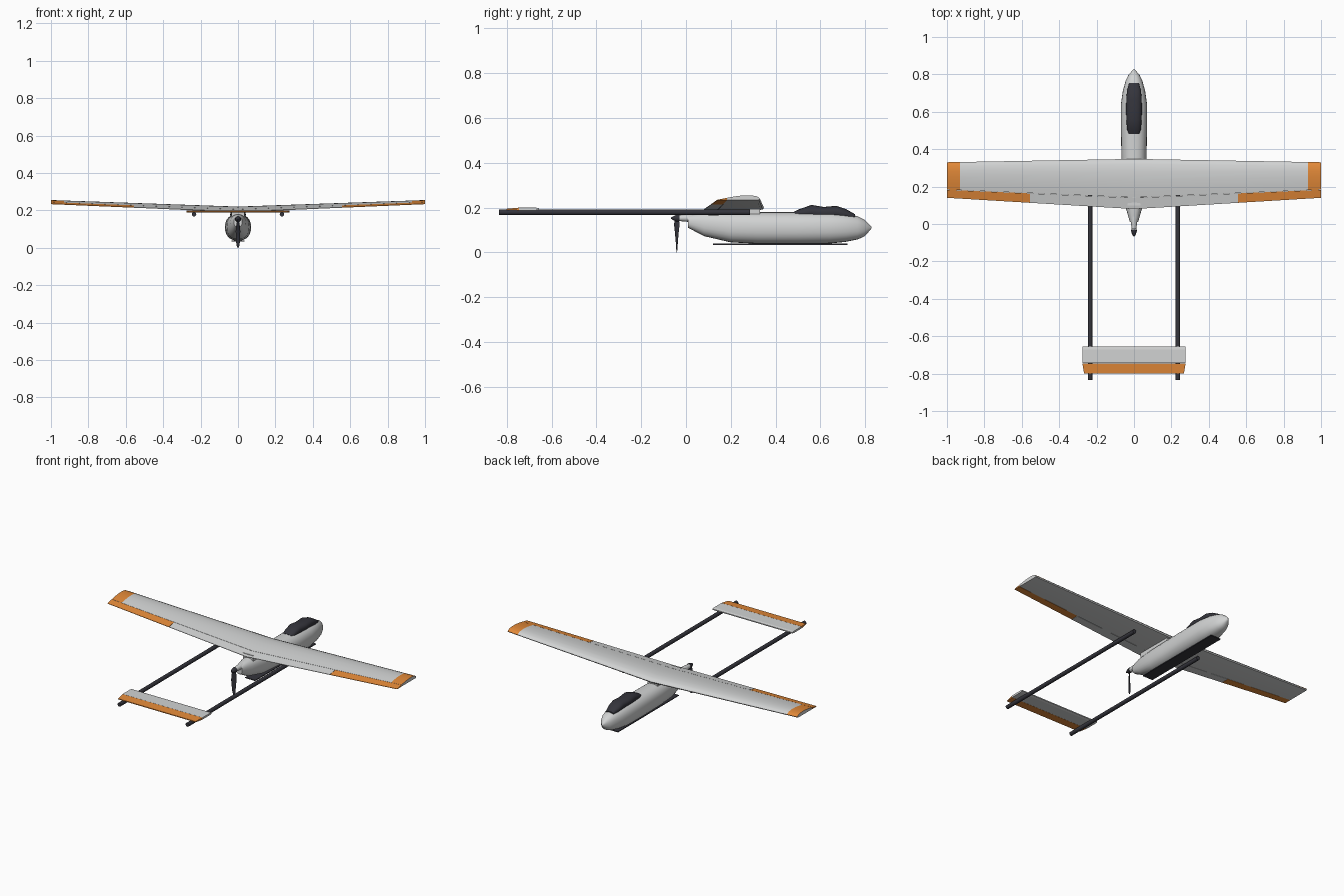
import bpy, bmesh, math
from mathutils import Vector

cube = bpy.data.objects.get("Cube")
if cube:
    bpy.data.objects.remove(cube, do_unlink=True)


def material(name, rgb):
    m = bpy.data.materials.new(name)
    m.use_nodes = True
    m.diffuse_color = (*rgb, 1)
    bsdf = m.node_tree.nodes["Principled BSDF"]
    bsdf.inputs["Base Color"].default_value = (*rgb, 1)
    bsdf.inputs["Roughness"].default_value = 0.6
    return m


grey = material("light grey", (0.64, 0.65, 0.65))
orange = material("orange", (0.76, 0.25, 0.04))
dark = material("charcoal", (0.035, 0.035, 0.045))


def loft(name, rings, mats, smooth=35, rule=None):
    """Skin a row of equal point rings and cap both ends."""
    bm = bmesh.new()
    rows = [[bm.verts.new(p) for p in ring] for ring in rings]
    n = len(rows[0])
    for a, b in zip(rows, rows[1:]):
        for i in range(n):
            j = (i + 1) % n
            bm.faces.new((a[i], a[j], b[j], b[i]))
    bm.faces.new(rows[0])
    bm.faces.new(rows[-1])
    bmesh.ops.recalc_face_normals(bm, faces=bm.faces)
    if rule:
        for f in bm.faces:
            f.material_index = int(rule(f))
    me = bpy.data.meshes.new(name)
    bm.to_mesh(me)
    bm.free()
    ob = bpy.data.objects.new(name, me)
    bpy.context.collection.objects.link(ob)
    for m in mats:
        me.materials.append(m)
    if smooth:
        bpy.ops.object.select_all(action='DESELECT')
        ob.select_set(True)
        bpy.context.view_layer.objects.active = ob
        bpy.ops.object.shade_smooth_by_angle(angle=math.radians(smooth))
    return ob


def oval(y, w, lo, hi, n=24, power=2.0, x=0):
    """Superellipse ring in the xz plane."""
    pts = []
    for i in range(n):
        a = 2 * math.pi * i / n
        c, s = math.cos(a), math.sin(a)
        px = math.copysign(abs(c) ** (2 / power), c)
        pz = math.copysign(abs(s) ** (2 / power), s)
        pts.append(Vector((x + w * px, y, (lo + hi) / 2 + (hi - lo) / 2 * pz)))
    return pts


def box(name, w, y0, y1, z0, z1, mat):
    rings = [[(-w, y, z0), (w, y, z0), (w, y, z1), (-w, y, z1)] for y in (y0, y1)]
    return loft(name, rings, [mat], smooth=0)


# Fuselage: y, half width, bottom, top
body = [(0.01, 0.022, 0.11, 0.165), (0.08, 0.042, 0.073, 0.178), (0.2, 0.06, 0.045, 0.18),
        (0.32, 0.066, 0.039, 0.18), (0.5, 0.07, 0.038, 0.18), (0.64, 0.07, 0.04, 0.18),
        (0.71, 0.06, 0.047, 0.174), (0.765, 0.045, 0.058, 0.162), (0.795, 0.031, 0.071, 0.147),
        (0.815, 0.014, 0.092, 0.128), (0.828, 0.003, 0.108, 0.114)]
loft("fuselage", [oval(*s, power=2.3) for s in body], [grey], 45)
box("wing_saddle", 0.035, 0.1, 0.33, 0.165, 0.2, grey)
box("belly_skid", 0.035, 0.12, 0.72, 0.034, 0.039, dark)

# Canopy with its two humps
hood = [(0.48, 0.028, 0.16, 0.181), (0.505, 0.037, 0.15, 0.193), (0.56, 0.041, 0.15, 0.212),
        (0.615, 0.042, 0.15, 0.203), (0.67, 0.041, 0.15, 0.208), (0.715, 0.037, 0.145, 0.193),
        (0.755, 0.026, 0.15, 0.17)]
loft("canopy", [oval(*s, power=2.4) for s in hood], [dark], 40)

# Wing section: chord fraction and height fraction
HINGE = 0.77
front_upper = [(HINGE, 0.5), (0.6, 0.77), (0.42, 0.96), (0.25, 1), (0.1, 0.86), (0.03, 0.6), (0, 0.3)]
front_section = front_upper + [(0.02, 0.06), (0.06, 0), (HINGE, 0)]
flap_section = [(HINGE + 0.006, 0.49), (1, 0.1), (1, 0), (HINGE + 0.006, 0)]


def wing_ring(x, section):
    k = abs(x)
    lead, trail = 0.348 - 0.018 * k, 0.08 + 0.06 * k
    base, thick = 0.19 + 0.043 * k, 0.03 - 0.008 * k
    return [(x, lead + (trail - lead) * t, base + thick * h) for t, h in section]


def wing_part(name, stations, section, mats, rule=None):
    return loft(name, [wing_ring(x, section) for x in stations], mats, 30, rule)


wing_part("main_wing", (-1, -0.93, 0, 0.93, 1), front_section, [grey, orange],
          lambda f: abs(f.calc_center_median().x) > 0.93 and f.normal.z > 0.1)
wing_part("inner_flap", (-0.555, 0, 0.555), flap_section, [grey])
for side, name in ((1, "left"), (-1, "right")):
    wing_part(name + "_aileron", (side * 0.557, side), flap_section, [orange])

    # Tail boom
    bx = side * 0.235
    loft(name + "_boom", [oval(y, 0.012, 0.167, 0.191, 16, x=bx) for y in (-0.835, 0.285)], [dark])


# Tailplane and elevator: y, half span, bottom, top
def tail_part(name, rows, mat):
    rings = [[(-w, y, lo), (w, y, lo), (w, y, hi), (-w, y, hi)] for y, w, lo, hi in rows]
    return loft(name, rings, [mat], 0)


tail_part("tailplane", [(-0.655, 0.276, 0.191, 0.197), (-0.67, 0.276, 0.188, 0.2),
                        (-0.744, 0.276, 0.188, 0.2)], grey)
tail_part("elevator", [(-0.745, 0.276, 0.188, 0.2), (-0.8, 0.267, 0.19, 0.195)], orange)

# Motor, spinner and single blade
HUB = 0.153


def turned(name, profile, mat):
    return loft(name, [oval(y, r, HUB - r, HUB + r, 16) for y, r in profile], [mat])


turned("motor", [(-0.028, 0.013), (0.005, 0.016), (0.04, 0.018)], grey)
turned("spinner", [(-0.029, 0.016), (-0.045, 0.014), (-0.06, 0.007), (-0.068, 0.001)], dark)

blade = [(HUB, 0.009, 70), (0.125, 0.015, 55), (0.09, 0.015, 35), (0.05, 0.012, 22),
         (0.015, 0.009, 14), (0, 0.003, 10)]
rings = []
for z, half, twist in blade:
    a = math.radians(twist)
    along, across = Vector((math.cos(a), math.sin(a), 0)), Vector((-math.sin(a), math.cos(a), 0))
    mid = Vector((0, -0.041, z))
    rings.append([mid + along * half * math.cos(t) + across * half * 0.2 * math.sin(t)
                  for t in (2 * math.pi * i / 10 for i in range(10))])
loft("propeller_blade", rings, [dark], 50)
